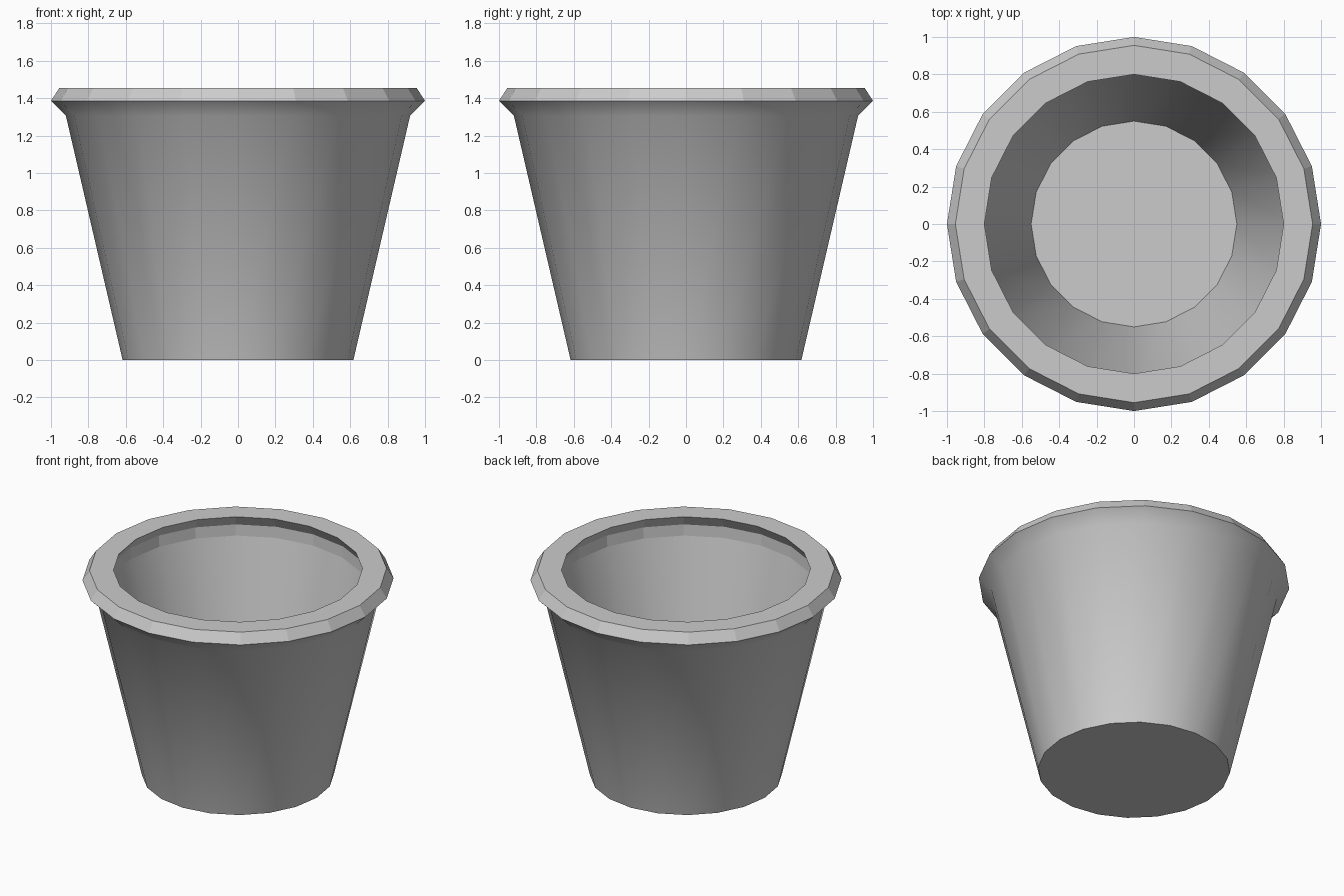
import bpy, bmesh, math

if "Cube" in bpy.data.objects:
    bpy.data.objects.remove(bpy.data.objects["Cube"])

SIDES = 20
# Pot cross-section (radius, height, smooth band leading to the next point)
PROFILE = [
    (0.617, 0.0, True),     # outer wall
    (0.92, 1.305, True),    # underside of lip
    (1.0, 1.385, False),    # lip chamfer
    (0.955, 1.455, False),  # flat rim
    (0.80, 1.455, False),   # undercut inside the lip
    (0.845, 1.38, False),   # inner collar
    (0.84, 1.303, True),    # inner wall
    (0.55, 0.07, False),    # floor
]

bm = bmesh.new()
rings = []
for r, z, _ in PROFILE:
    rings.append([bm.verts.new((r * math.cos(2 * math.pi * i / SIDES),
                                r * math.sin(2 * math.pi * i / SIDES), z))
                  for i in range(SIDES)])

# Side bands
for k in range(len(rings) - 1):
    a, b = rings[k], rings[k + 1]
    for i in range(SIDES):
        j = (i + 1) % SIDES
        face = bm.faces.new((a[i], a[j], b[j], b[i]))
        face.smooth = PROFILE[k][2]

# Base and inside floor
bm.faces.new(list(reversed(rings[0])))
bm.faces.new(rings[-1])

mesh = bpy.data.meshes.new("flower_pot")
bm.to_mesh(mesh)
bm.free()
pot = bpy.data.objects.new("flower_pot", mesh)
bpy.context.collection.objects.link(pot)
